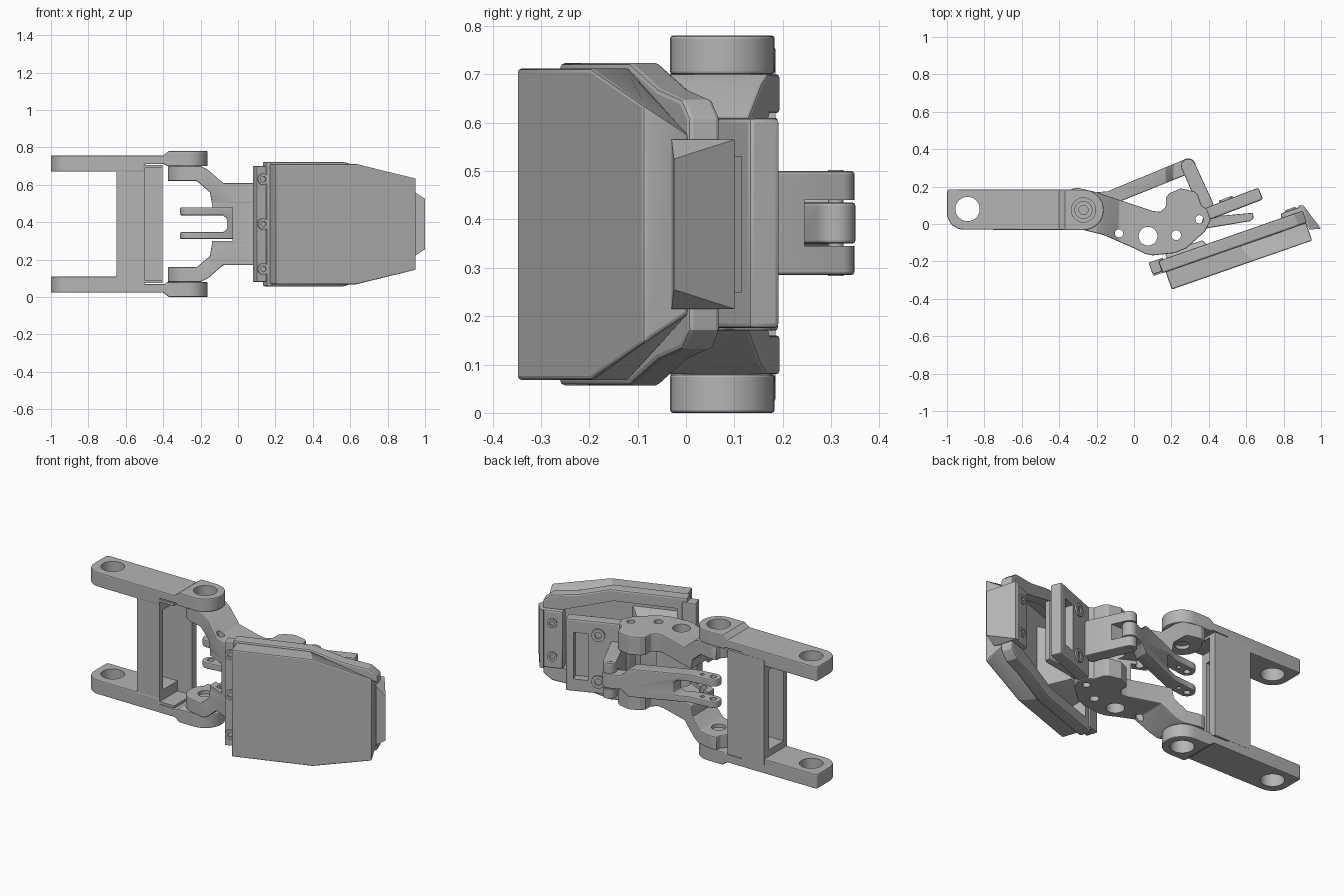
import bpy, bmesh, math
from mathutils import Matrix, Vector

if "Cube" in bpy.data.objects:
    bpy.data.objects.remove(bpy.data.objects["Cube"])

MID = 0.39          # height of the mirror plane
grey = bpy.data.materials.new("mid grey")
grey.use_nodes = True
grey.diffuse_color = (0.46, 0.46, 0.46, 1)
grey.node_tree.nodes["Principled BSDF"].inputs["Base Color"].default_value = (0.46, 0.46, 0.46, 1)

TOP = Matrix.Identity(4)                                   # outline in x, y; depth in z
SIDE = Matrix(((1, 0, 0, 0), (0, 0, 1, 0), (0, 1, 0, 0), (0, 0, 0, 1)))  # outline in x, z; depth in y


def tilted(x, y, angle):
    """Outline in length and z, depth along the inward normal."""
    c, s = math.cos(angle), math.sin(angle)
    return Matrix(((c, 0, -s, x), (s, 0, c, y), (0, 1, 0, 0), (0, 0, 0, 1)))


def finish(name, bm):
    bmesh.ops.recalc_face_normals(bm, faces=bm.faces)
    me = bpy.data.meshes.new(name)
    bm.to_mesh(me)
    bm.free()
    me.materials.append(grey)
    ob = bpy.data.objects.new(name, me)
    bpy.context.collection.objects.link(ob)
    return ob


def prism(name, pts, d0, d1, frame=TOP, far=None):
    """Extrude an outline from depth d0 to d1, optionally lofting to a far outline."""
    bm = bmesh.new()
    lo = [bm.verts.new(frame @ Vector((a, b, d0))) for a, b in pts]
    hi = [bm.verts.new(frame @ Vector((a, b, d1))) for a, b in far or pts]
    bm.faces.new(lo)
    bm.faces.new(hi)
    for i in range(len(pts)):
        j = (i + 1) % len(pts)
        bm.faces.new((lo[i], lo[j], hi[j], hi[i]))
    return finish(name, bm)


def arc(x, y, r, a0, a1, n=16):
    return [(x + r * math.cos(math.radians(a0 + (a1 - a0) * i / n)),
             y + r * math.sin(math.radians(a0 + (a1 - a0) * i / n))) for i in range(n + 1)]


def disc(name, x, y, r, d0, d1, frame=TOP):
    return prism(name, arc(x, y, r, 0, 360, 32)[:-1], d0, d1, frame)


def rect(a0, a1, b0, b1):
    return [(a0, b0), (a1, b0), (a1, b1), (a0, b1)]


def flip(pts):
    return [(a, 2 * MID - b) for a, b in pts]


def bake(ob):
    dg = bpy.context.evaluated_depsgraph_get()
    me = bpy.data.meshes.new_from_object(ob.evaluated_get(dg))
    ob.modifiers.clear()
    ob.data = me


def cut(ob, *tools, op='DIFFERENCE'):
    for t in tools:
        m = ob.modifiers.new("cut", 'BOOLEAN')
        m.operation, m.solver, m.object = op, 'EXACT', t
        bake(ob)
        bpy.data.objects.remove(t)
    return ob


def soften(ob, width=0.006):
    m = ob.modifiers.new("edges", 'BEVEL')
    m.width, m.segments, m.limit_method, m.angle_limit = width, 2, 'ANGLE', math.radians(40)
    bake(ob)
    return ob


def screw(name, a, b, r, d0, d1, frame=TOP):
    """Screw head with a socket sunk into its outer (d1) end."""
    s = disc(name, a, b, r, d0, d1, frame)
    deep = d1 - 0.6 * (d1 - d0)
    cut(s, disc("tool", a, b, r * 0.5, deep, d1 + (d1 - d0), frame))


# Rear fork: two arms joined by an open box web
PX, PY = -0.27, 0.075
arm_outline = (arc(-0.91, 0.06, 0.09, 180, 270, 8) + arc(PX, PY, 0.108, -90, 90)
               + arc(-0.985, 0.17, 0.015, 90, 180, 4))
arm_profile = [(-1.1, 0.67), (-0.5, 0.67), (-0.5, 0.71), (-0.39, 0.71), (-0.38, 0.70), (0, 0.70),
               (0, 0.78), (-0.37, 0.78), (-0.40, 0.757), (-1.1, 0.757)]
for side, shape in (("upper", arm_profile), ("lower", flip(arm_profile))):
    arm = prism(side + "_fork_arm", arm_outline, -0.1, 1)
    cut(arm, prism("tool", shape, -1, 1, SIDE), op='INTERSECT')
    soften(arm)
    cut(arm, disc("tool", -0.89, 0.08, 0.065, -1, 2), disc("tool", PX, PY, 0.065, -1, 2))
web = prism("fork_web", rect(-0.65, -0.405, -0.03, 0.185), 0.075, 0.705)
cut(web, prism("tool", rect(-0.5, -0.3, -0.2, 0.14), 0.09, 0.69),
    prism("tool", rect(-0.8, -0.45, 0.0, 0.14), 0.15, 0.63))

# Pivot bolts in the fork bosses
for side, z0, z1 in (("upper", 0.64, 0.715), ("lower", 0.14, 0.065)):
    screw(side + "_pivot_bolt", PX, PY, 0.048, z0, z1)

# Swing arm: two flared plates and a front wall
body_outline = [(-0.2, 0.17), (-0.3, 0.193), (-0.335, 0.188)] + arc(PX, PY, 0.105, 130, 265) + [
    (-0.16, -0.06), (0.0, -0.13), (0.06, -0.16), (0.1, -0.168), (0.22, -0.155), (0.28, -0.13),
    (0.38, -0.04), (0.41, 0.02), (0.39, 0.08), (0.36, 0.10), (0.34, 0.16), (0.32, 0.175),
    (0.25, 0.19), (0.19, 0.165), (0.17, 0.14), (0.17, 0.09), (0.14, 0.065), (0.1, 0.07)]
body_profile = [(-0.5, 0.70), (-0.2, 0.70), (-0.16, 0.68), (-0.08, 0.61), (0.6, 0.61), (0.6, 0.50),
                (-0.14, 0.50), (-0.15, 0.56), (-0.22, 0.62), (-0.5, 0.62)]
body_holes = ((-0.08, -0.05, 0.022), (0.075, -0.065, 0.05), (0.225, -0.06, 0.026), (0.35, 0.025, 0.022))
wall = prism("swing_front_wall", [(-0.14, -0.068), (0.0, -0.129), (0.06, -0.159), (0.1, -0.167),
                                  (0.22, -0.154), (0.28, -0.129), (0.27, -0.1), (0.2, -0.115),
                                  (0.08, -0.12), (0.0, -0.075), (-0.14, -0.01)], 0.22, 0.56)
cut(wall, prism("tool", rect(-0.3, -0.03, -0.3, 0.2), 0.30, 0.48))
swing_parts = [wall]
for side, shape in (("upper", body_profile), ("lower", flip(body_profile))):
    plate = prism(side + "_swing_plate", body_outline, 0, 0.78)
    cut(plate, prism("tool", shape, -1, 1, SIDE), op='INTERSECT')
    soften(plate)
    cut(plate, disc("tool", PX, PY, 0.04, -1, 2))
    swing_parts.append(plate)
for part in swing_parts:
    for x, y, r in body_holes:
        cut(part, disc("tool", x, y, r, -1, 2))

# Drive link with two prongs and a single knuckle
link = prism("drive_link", arc(-0.265, 0.12, 0.045, 80, 270) + [(-0.15, 0.09)]
             + arc(0.29, 0.31, 0.04, -68, 112) + [(-0.14, 0.175)], 0.2, 0.6)
cut(link, prism("tool", [(-0.4, 0.31), (0.17, 0.31), (0.21, 0.35), (0.4, 0.35), (0.4, 0.435),
                         (0.21, 0.435), (0.17, 0.48), (-0.4, 0.48), (-0.4, 0.437),
                         (-0.08, 0.437), (-0.06, 0.42), (-0.06, 0.36), (-0.08, 0.347),
                         (-0.4, 0.347)], -1, 1, SIDE), op='INTERSECT')
soften(link)
cut(link, disc("tool", -0.265, 0.12, 0.018, 0, 1), disc("tool", -0.2, 0.13, 0.012, 0, 1))

# Rocker with two ears around the knuckle
rocker = prism("rocker_link", arc(0.29, 0.31, 0.038, 25, 200) + [(0.31, 0.17), (0.36, 0.06),
                                                                (0.43, 0.07), (0.42, 0.12)], 0.285, 0.5)
soften(rocker)
cut(rocker, prism("tool", rect(0.2, 0.45, 0.245, 0.4), 0.345, 0.44))
disc("hinge_pin", 0.29, 0.31, 0.016, 0.283, 0.502)

# Pad behind the cover, with a window and two screws
PAD = tilted(0.405, 0.022, math.radians(21))
pad = prism("finger_pad", rect(0, 0.305, 0.175, 0.61), 0, 0.068, PAD)
soften(pad, 0.01)
cut(pad, prism("tool", rect(0.18, 0.26, 0.25, 0.53), -0.1, 0.2, PAD))
prism("pad_window_floor", rect(0.17, 0.27, 0.24, 0.54), 0.004, 0.02, PAD)
for z in (0.25, 0.53):
    screw("pad_screw", 0.12, z, 0.038, 0.05, 0.078, PAD)
soften(prism("pad_backing", [(0.35, -0.03), (0.62, 0.015), (0.64, 0.03), (0.635, 0.06),
                             (0.37, 0.035)], 0.21, 0.57))

# Hollow tapered cover: outer skin and wider inner rim
COVER = tilted(0.202, -0.35, math.radians(19.2))


def mirrored(half_outline):
    """Close a list of (length, half height) points about the mirror plane."""
    return ([(u, MID - h) for u, h in half_outline]
            + [(u, MID + h) for u, h in reversed(half_outline)])


skin = prism("cover_skin", mirrored([(0, 0.322), (0.46, 0.322), (0.795, 0.247)]), 0, 0.1, COVER,
             mirrored([(0, 0.322), (0.42, 0.322), (0.795, 0.185)]))
soften(skin, 0.008)
cut(skin, prism("tool", mirrored([(0.04, 0.275), (0.42, 0.275), (0.75, 0.145)]), 0.04, 0.3, COVER))
rim_hole = [(0.04, 0.265), (0.40, 0.265), (0.56, 0.215), (0.74, 0.16)]
rim = prism("cover_rim", mirrored([(-0.018, 0.333), (0.42, 0.333), (0.60, 0.28), (0.75, 0.258),
                                   (0.80, 0.22)]), 0.098, 0.168, COVER)
soften(rim, 0.01)
cut(rim, prism("tool", mirrored(rim_hole), 0, 0.3, COVER))
soften(prism("cover_mount", rect(0.03, 0.33, 0.2, 0.58), 0.035, 0.195, COVER,
             rect(0.03, 0.24, 0.25, 0.53)))

# Hinge-side strip with three screws
soften(prism("cover_strip", rect(-0.07, 0.01, 0.08, 0.70), 0.108, 0.176, COVER))
for z in (0.15, 0.39, 0.63):
    screw("strip_screw", -0.035, z, 0.03, 0.122, 0.1, COVER)

# Fingertip wedge and its screw plate
bm = bmesh.new()
for x, y, half in ((0.88, 0.1, 0.175), (0.905, 0.1, 0.175), (1.0, -0.025, 0.135),
                   (0.94, -0.03, 0.175), (0.91, 0.01, 0.175)):
    for s in (-1, 1):
        bm.verts.new((x, y, MID + s * half))
bmesh.ops.convex_hull(bm, input=bm.verts)
finish("tip_wedge", bm)
soften(prism("tip_plate", rect(0.68, 0.80, 0.215, 0.565), 0.13, 0.192, COVER), 0.012)
for z in (0.29, 0.49):
    screw("tip_screw", 0.74, z, 0.028, 0.17, 0.2, COVER)

# Smooth round surfaces, keep edges sharp
bpy.ops.object.select_all(action='DESELECT')
for ob in bpy.context.collection.objects:
    if ob.type == 'MESH':
        ob.select_set(True)
        bpy.context.view_layer.objects.active = ob
bpy.ops.object.shade_smooth_by_angle(angle=math.radians(20))
